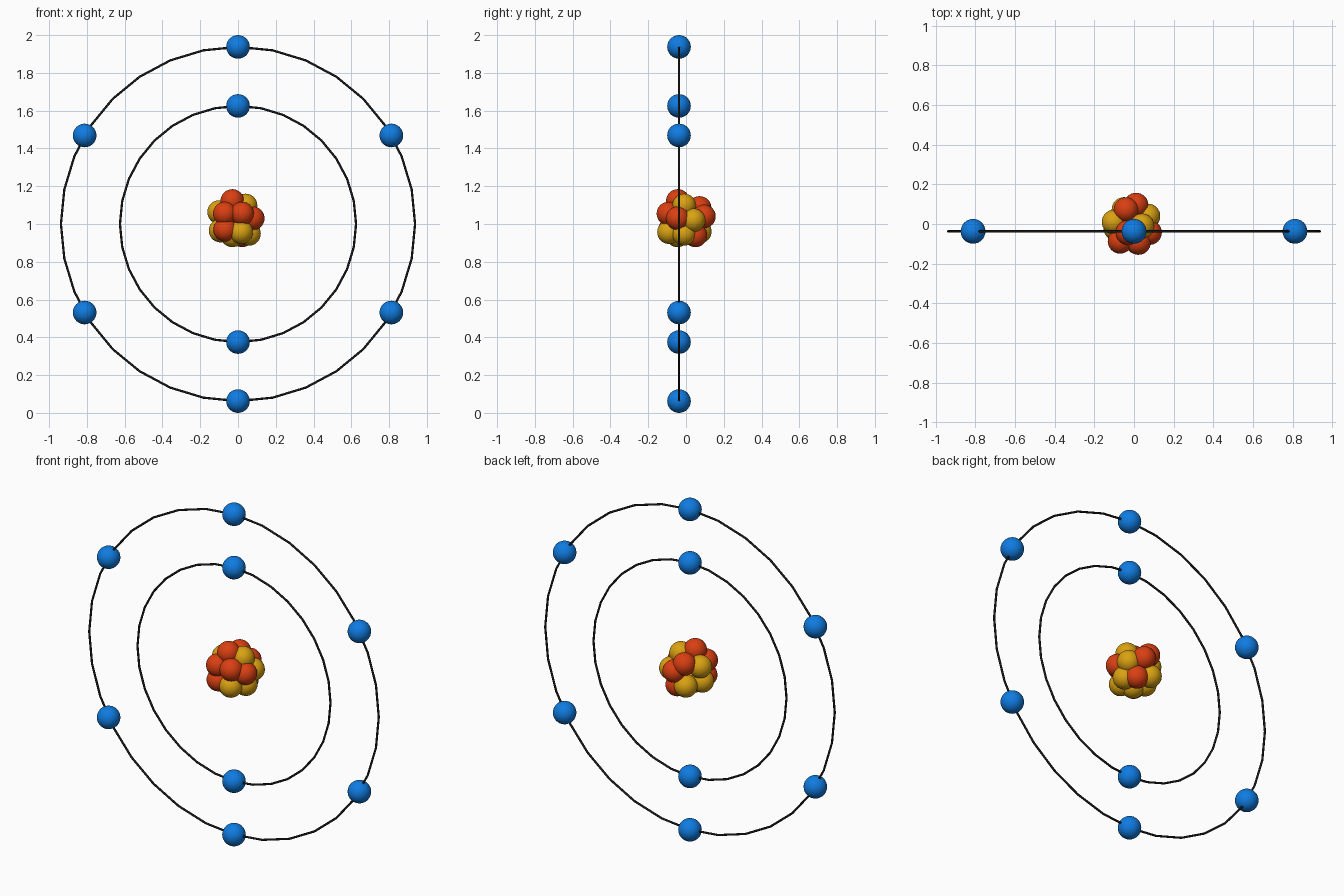
import bpy
from math import sin, cos, radians, pi

if "Cube" in bpy.data.objects:
    bpy.data.objects.remove(bpy.data.objects["Cube"])

RING_Y, CENTRE_Z = -0.037, 1.0
BALL_R = 0.0625


def material(name, rgb):
    m = bpy.data.materials.new(name)
    m.diffuse_color = (*rgb, 1)
    m.use_nodes = True
    m.node_tree.nodes["Principled BSDF"].inputs["Base Color"].default_value = m.diffuse_color
    return m


BLUE = material("blue", (0.005, 0.20, 0.75))
RED = material("red_orange", (0.70, 0.05, 0.006))
YELLOW = material("yellow", (0.70, 0.36, 0.006))
BLACK = material("black", (0.01, 0.01, 0.01))


def finish(name, mat):
    obj = bpy.context.object
    obj.name = name
    obj.data.materials.append(mat)
    bpy.ops.object.shade_smooth()


def ball(name, loc, mat):
    bpy.ops.mesh.primitive_uv_sphere_add(segments=32, ring_count=16, radius=BALL_R, location=loc)
    finish(name, mat)


# Orbit rings with evenly spaced electrons, starting from the top
for shell, radius, count in (("inner", 0.625, 2), ("outer", 0.9375, 6)):
    bpy.ops.mesh.primitive_torus_add(
        major_radius=radius, minor_radius=0.006, major_segments=32, minor_segments=8,
        location=(0, RING_Y, CENTRE_Z), rotation=(pi / 2, 0, 0))
    finish(f"{shell}_orbit", BLACK)
    for i in range(count):
        a = radians(360 * i / count)
        ball(f"{shell}_electron_{i + 1}",
             (radius * sin(a), RING_Y, CENTRE_Z + radius * cos(a)), BLUE)

# Nucleus: cluster of protons and neutrons
protons = [(-.03, -.043, 1.122), (-.07, -.087, 1.055), (.022, -.093, 1.055), (.078, -.043, 1.03),
           (-.04, .072, 1.085), (.01, .095, 1.04), (-.068, -.085, .97), (.022, .05, .94)]
neutrons = [(.04, -.01, 1.098), (-.1, .01, 1.063), (.07, .04, 1.02), (.017, -.09, .957),
            (-.092, -.02, .965), (.058, -.01, .948), (-.03, -.045, .94), (-.05, .073, .96)]
for name, spots, mat in (("proton", protons, RED), ("neutron", neutrons, YELLOW)):
    for i, p in enumerate(spots):
        ball(f"{name}_{i + 1}", p, mat)
